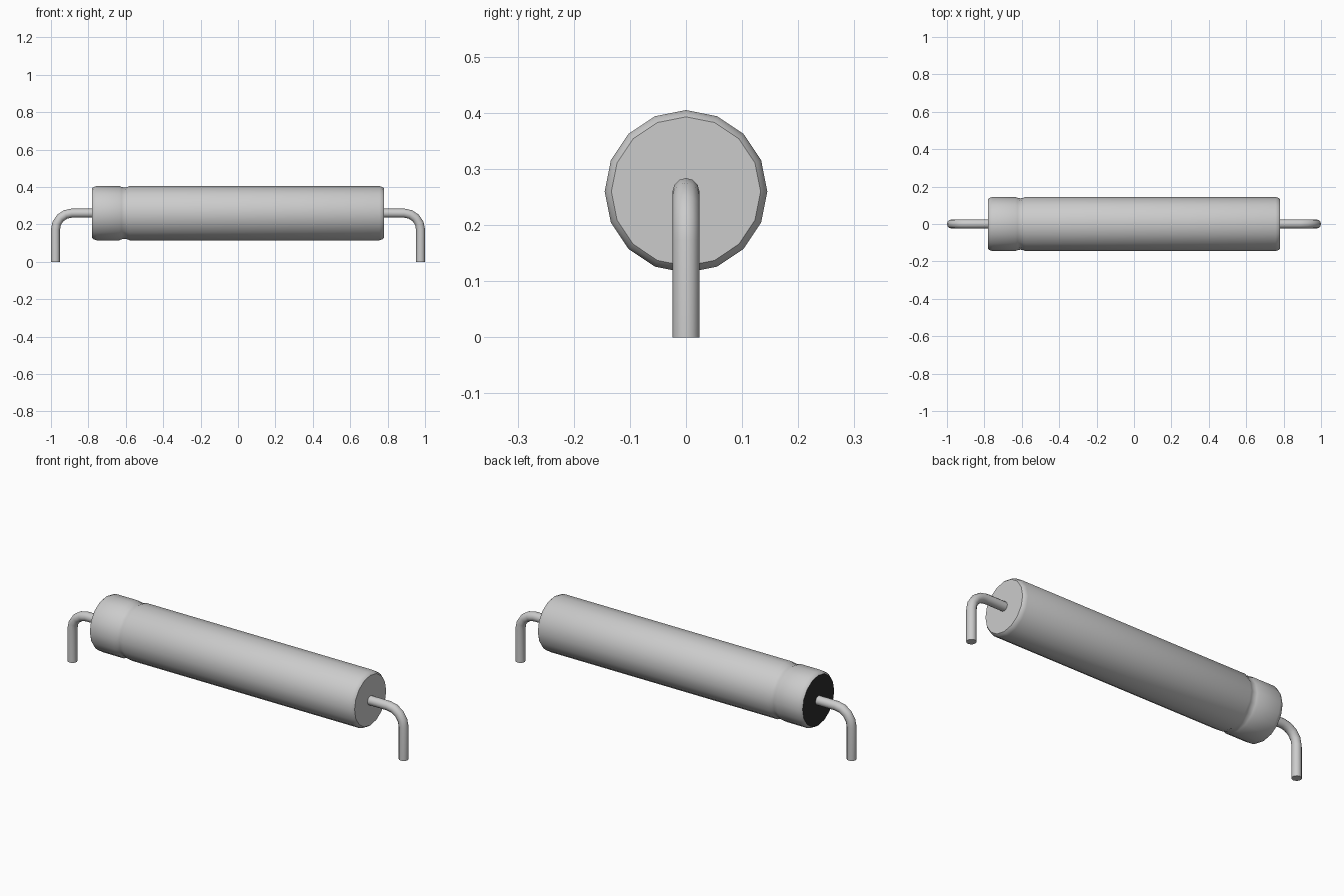
import bpy, bmesh
from math import sin, cos, pi, radians
from mathutils import Vector

cube = bpy.data.objects.get("Cube")
if cube:
    bpy.data.objects.remove(cube, do_unlink=True)

AXIS_Z = 0.26      # height of the can's axis
BODY_R = 0.145
HALF = 0.78        # half length of the can
SIDES = 16


def make_material(name, value):
    mat = bpy.data.materials.new(name)
    mat.use_nodes = True
    colour = (value, value, value, 1)
    mat.diffuse_color = colour
    mat.node_tree.nodes["Principled BSDF"].inputs["Base Color"].default_value = colour
    return mat


metal = make_material("light grey metal", 0.6)
rubber = make_material("black rubber", 0.025)


def select_only(obj):
    bpy.ops.object.select_all(action="DESELECT")
    obj.select_set(True)
    bpy.context.view_layer.objects.active = obj


# Can: a lathed profile along x, with rounded rims and a crimped groove
profile = [(-HALF, 0.133), (-0.772, 0.140), (-0.757, BODY_R),
           (-0.635, BODY_R), (-0.622, 0.140), (-0.607, 0.137),
           (-0.592, 0.140), (-0.579, BODY_R),
           (0.757, BODY_R), (0.772, 0.140), (HALF, 0.133)]
bm = bmesh.new()
rings = []
for x, r in profile:
    angles = [2 * pi * i / SIDES for i in range(SIDES)]
    rings.append([bm.verts.new((x, r * sin(a), AXIS_Z + r * cos(a))) for a in angles])
for a, b in zip(rings, rings[1:]):
    for i in range(SIDES):
        j = (i + 1) % SIDES
        bm.faces.new((a[i], a[j], b[j], b[i]))
seal = bm.faces.new(rings[0])
bm.faces.new(rings[-1])
seal.material_index = 1      # rubber seal on the grooved end
bmesh.ops.recalc_face_normals(bm, faces=bm.faces)
mesh = bpy.data.meshes.new("can")
bm.to_mesh(mesh)
bm.free()
mesh.materials.append(metal)
mesh.materials.append(rubber)
can = bpy.data.objects.new("can", mesh)
bpy.context.collection.objects.link(can)
select_only(can)
bpy.ops.object.shade_smooth_by_angle(angle=radians(30))


# Wire leads: bent rods running out of each end and down to the ground
def make_lead(name, side):
    bend, wire_r, reach = 0.088, 0.024, 0.976
    points = [(HALF - 0.02, AXIS_Z)]
    for i in range(5):
        a = pi / 2 * i / 4
        points.append((reach - bend + bend * sin(a), AXIS_Z - bend + bend * cos(a)))
    points.append((reach, 0))
    curve = bpy.data.curves.new(name, "CURVE")
    curve.dimensions = "3D"
    curve.bevel_depth = wire_r
    curve.bevel_resolution = 4
    curve.use_fill_caps = True
    spline = curve.splines.new("POLY")
    spline.points.add(len(points) - 1)
    for p, (x, z) in zip(spline.points, points):
        p.co = (side * x, 0, z, 1)
    curve.materials.append(metal)
    lead = bpy.data.objects.new(name, curve)
    bpy.context.collection.objects.link(lead)
    select_only(lead)
    bpy.ops.object.convert(target="MESH")
    bpy.ops.object.shade_smooth_by_angle(angle=radians(35))


make_lead("left_lead", 1)
make_lead("right_lead", -1)
